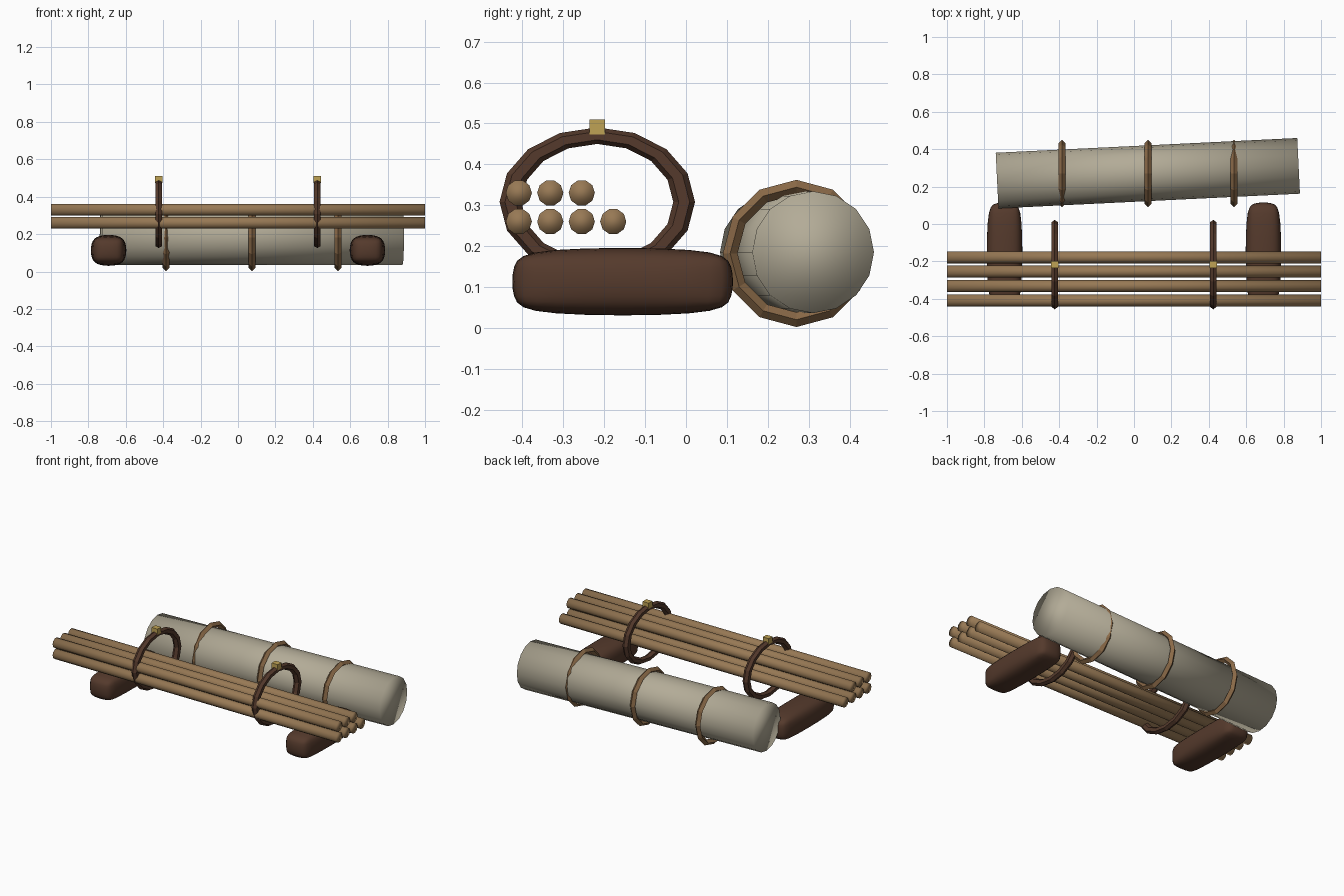
import bpy, bmesh, math
from mathutils import Matrix

if "Cube" in bpy.data.objects:
    bpy.data.objects.remove(bpy.data.objects["Cube"], do_unlink=True)


def material(name, rgb):
    m = bpy.data.materials.new(name)
    m.use_nodes = True
    m.diffuse_color = (*rgb, 1)
    bsdf = next(n for n in m.node_tree.nodes if n.type == 'BSDF_PRINCIPLED')
    bsdf.inputs["Base Color"].default_value = (*rgb, 1)
    return m


WOOD = material("pole wood", (0.31, 0.19, 0.09))
CANVAS = material("canvas", (0.45, 0.41, 0.31))
LEATHER = material("dark leather", (0.09, 0.042, 0.025))
CORD = material("tan cord", (0.26, 0.145, 0.065))
BRASS = material("brass", (0.52, 0.36, 0.09))


def finish(name, mat, smooth):
    o = bpy.context.object
    o.name = name
    o.data.materials.append(mat)
    if smooth:
        bpy.ops.object.shade_smooth()
    return o


def rod(name, mat, loc, radius, length, sides, turn=0):
    """Cylinder lying along x, turned about z."""
    bpy.ops.mesh.primitive_cylinder_add(vertices=sides, radius=radius, depth=length, location=loc,
                                        rotation=(0, math.pi / 2, turn))
    return finish(name, mat, True)


def ring(name, mat, loc, major, minor, segments, sides, stretch=(1, 1, 1)):
    """Ring whose axis lies along x."""
    bpy.ops.mesh.primitive_torus_add(major_radius=major, minor_radius=minor,
                                     major_segments=segments, minor_segments=sides, location=loc)
    o = finish(name, mat, False)
    o.data.transform(Matrix.Diagonal((*stretch, 1)) @ Matrix.Rotation(math.pi / 2, 4, 'Y'))
    return o


def block(name, mat, loc, size):
    bpy.ops.mesh.primitive_cube_add(size=1, location=loc)
    o = finish(name, mat, False)
    o.data.transform(Matrix.Diagonal((*size, 1)))
    return o


# Stacked poles: four below, three above
for row, (count, z) in enumerate(((4, 0.26), (3, 0.33))):
    for i in range(count):
        rod(f"pole_{row}_{i}", WOOD, (0, -0.409 + i * 0.077, z), 0.032, 2, 10)

# Padded cradles, soft straps and buckles on both sides
for side, label in ((-1, "right"), (1, "left")):
    size = (0.19, 0.54, 0.165)
    pad = block(f"{label}_pad", LEATHER, (side * 0.692, -0.155, 0.113), size)
    bev = pad.modifiers.new("corners", 'BEVEL')
    bev.width = 0.04
    bev.segments = 1
    sub = pad.modifiers.new("softness", 'SUBSURF')
    sub.levels = sub.render_levels = 2
    for mod in ("corners", "softness"):
        bpy.ops.object.modifier_apply(modifier=mod)
    # restore the full size after softening
    fit = [s / d for s, d in zip(size, pad.dimensions)]
    pad.data.transform(Matrix.Diagonal((*fit, 1)))
    bpy.ops.object.shade_smooth()

    ring(f"{label}_strap", LEATHER, (side * 0.424, -0.217, 0.308), 0.168, 0.021, 16, 6,
         (1, 1.265, 0.965))
    block(f"{label}_buckle", BRASS, (side * 0.424, -0.217, 0.491), (0.042, 0.037, 0.037))

# Rolled canvas lying slightly askew, with three cord bands
rod("canvas_roll", CANVAS, (0.074, 0.2715, 0.185), 0.149, 1.614, 16, math.radians(2.8))
for i in range(3):
    ring(f"roll_band_{i}", CORD, (-0.385 + i * 0.46, 0.27, 0.182), 0.162, 0.018, 12, 4)
